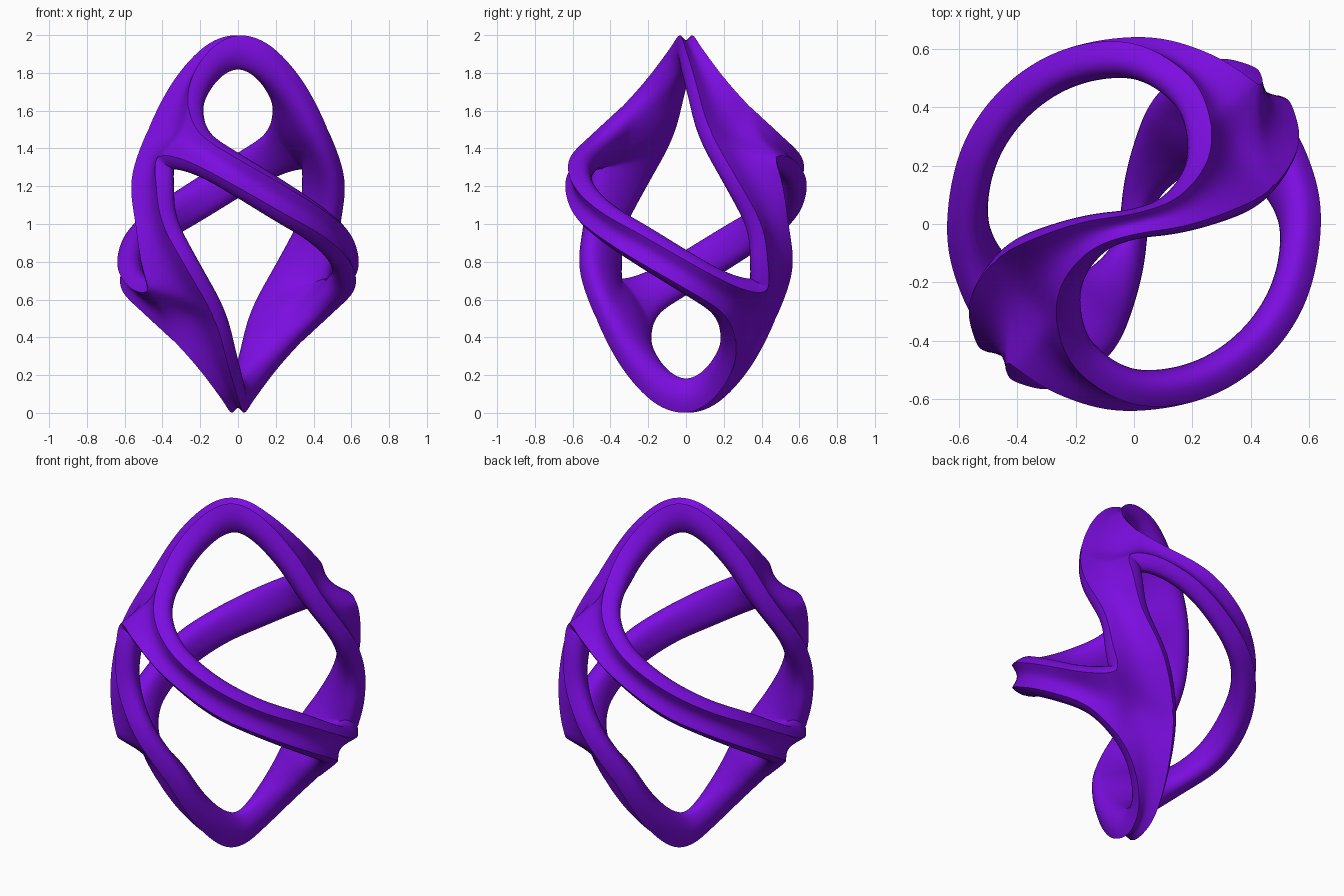
import bpy, bmesh
from mathutils import Vector as V

if "Cube" in bpy.data.objects:
    bpy.data.objects.remove(bpy.data.objects["Cube"])

# Three half-turn symmetries of the sculpture (about z and both diagonals)
RZ = lambda p: V((-p.x, -p.y, p.z))
RA = lambda p: V((p.y, p.x, -p.z))
RB = lambda p: V((-p.y, -p.x, -p.z))

# Rim of one opening: over the top arch, down the neck, back along the side bar
ARCH = [(-.265, -.335, .63), (-.245, -.20, .78), (-.145, -.087, .93), (0, -.035, 1.003),
        (.17, -.008, .95), (.345, .05, .76)]
NECK = [(.48, .125, .50), (.568, .27, .24), (.545, .40, 0), (.515, .435, -.21)]
BAR = [(.48, .43, -.355), (.575, .285, -.34), (.643, .05, -.222), (.60, -.243, -.055),
       (.46, -.46, .068), (.243, -.60, .205), (0, -.622, .345), (-.20, -.50, .475)]
ctrl = [V(p) for p in ARCH + NECK + BAR]
K = 3


def smooth_loop(pts, k):
    """Closed Catmull-Rom curve through the points."""
    out, n = [], len(pts)
    for i in range(n):
        a, b, c, d = (pts[(i + j) % n] for j in (-1, 0, 1, 2))
        for s in range(k):
            t = s / k
            out.append(.5 * (2 * b + (c - a) * t + (2 * a - 5 * b + 4 * c - d) * t * t
                             + (3 * b - a - 3 * c + d) * t ** 3))
    return out


def normal(p):
    return V((p.x / .41, p.y / .41, p.z)).normalized()


c1, c2 = len(ARCH) * K, (len(ARCH) + len(NECK)) * K

# Rim, wall bulge and inner edge of the opening
rim = smooth_loop(ctrl, K)
n = len(rim)
wall, inner = [], []
for i, p in enumerate(rim):
    nrm = normal(p)
    tan = (rim[(i + 1) % n] - rim[i - 1]).normalized()
    u = tan.cross(nrm).normalized()
    z4 = p.z ** 4
    depth = .125 + .05 * z4
    tip = max(0, 1 - abs(i - c2) / 5)          # fuller wall in the sharp corner
    wall.append(p + u * (.055 - .02 * z4 + .03 * tip) - nrm * depth * .5)
    inner.append(p + u * (.025 - .015 * z4 + .015 * tip) - nrm * depth)

edges = [(0, c1, RZ), (c1, c2, RA), (c2, n, RB)]

bm = bmesh.new()
crease = bm.edges.layers.float.new("crease_edge")


def quads(rows):
    for r0, r1 in zip(rows, rows[1:]):
        for a, b, c, d in zip(r0, r0[1:], r1[1:], r1):
            bm.faces.new((a, b, c, d))


def sink(p, g):
    return p - normal(p) * g


# Build one quarter, then turn it with each symmetry
for op in (lambda p: p, RZ, RA, RB):
    mk = lambda p: bm.verts.new(op(p))
    vp, vw, vi = ([mk(p) for p in row] for row in (rim, wall, inner))
    mids = []
    for s, e, sym in edges:
        idx = [i % n for i in range(s, e + 1)]
        oc, ic = [], []
        for k, (i, j) in enumerate(zip(idx, reversed(idx))):
            near = max(0, 1 - min(k, e - s - k) / 5)   # groove deepens at junctions
            oc.append(mk(sink((rim[i] + sym(rim[j])) / 2, .042 + .022 * near)))
            ic.append(mk(sink((inner[i] + sym(inner[j])) / 2, .012 + .012 * near)))
        quads([oc, [vp[i] for i in idx], [vw[i] for i in idx], [vi[i] for i in idx], ic])
        mids.append((oc, ic))
    # Junction patches where three ribs meet
    for k, (c, others) in enumerate([(0, ((RZ, c1), (RB, c2))),
                                     (c1, ((RZ, 0), (RA, c2))),
                                     (c2, ((RA, c1), (RB, 0)))]):
        for layer, row, verts, g in ((0, rim, vp, .072), (1, inner, vi, .03)):
            ctr = (row[c] + sum((f(row[j]) for f, j in others), V())) / 3
            bm.faces.new((verts[c], mids[k - 1][layer][-1], mk(sink(ctr, g)), mids[k][layer][0]))
    for i in range(n):
        ed = bm.edges.get((vp[i], vp[(i + 1) % n]))
        ed[crease] = .8

bmesh.ops.remove_doubles(bm, verts=bm.verts[:], dist=1e-4)
bmesh.ops.recalc_face_normals(bm, faces=bm.faces[:])
bmesh.ops.translate(bm, verts=bm.verts[:], vec=(0, 0, 1))

me = bpy.data.meshes.new("twisted_frame")
bm.to_mesh(me)
bm.free()
ob = bpy.data.objects.new("twisted_frame", me)
bpy.context.collection.objects.link(ob)

# Smooth the cage while keeping the rims crisp
sub = ob.modifiers.new("smooth", 'SUBSURF')
sub.levels = sub.render_levels = 2
bpy.context.view_layer.objects.active = ob
ob.select_set(True)
bpy.ops.object.modifier_apply(modifier="smooth")
bpy.ops.object.shade_smooth_by_angle(angle=0.9)

mat = bpy.data.materials.new("purple")
mat.diffuse_color = (.2, .004, .75, 1)
mat.use_nodes = True
mat.node_tree.nodes["Principled BSDF"].inputs["Base Color"].default_value = mat.diffuse_color
ob.data.materials.append(mat)
